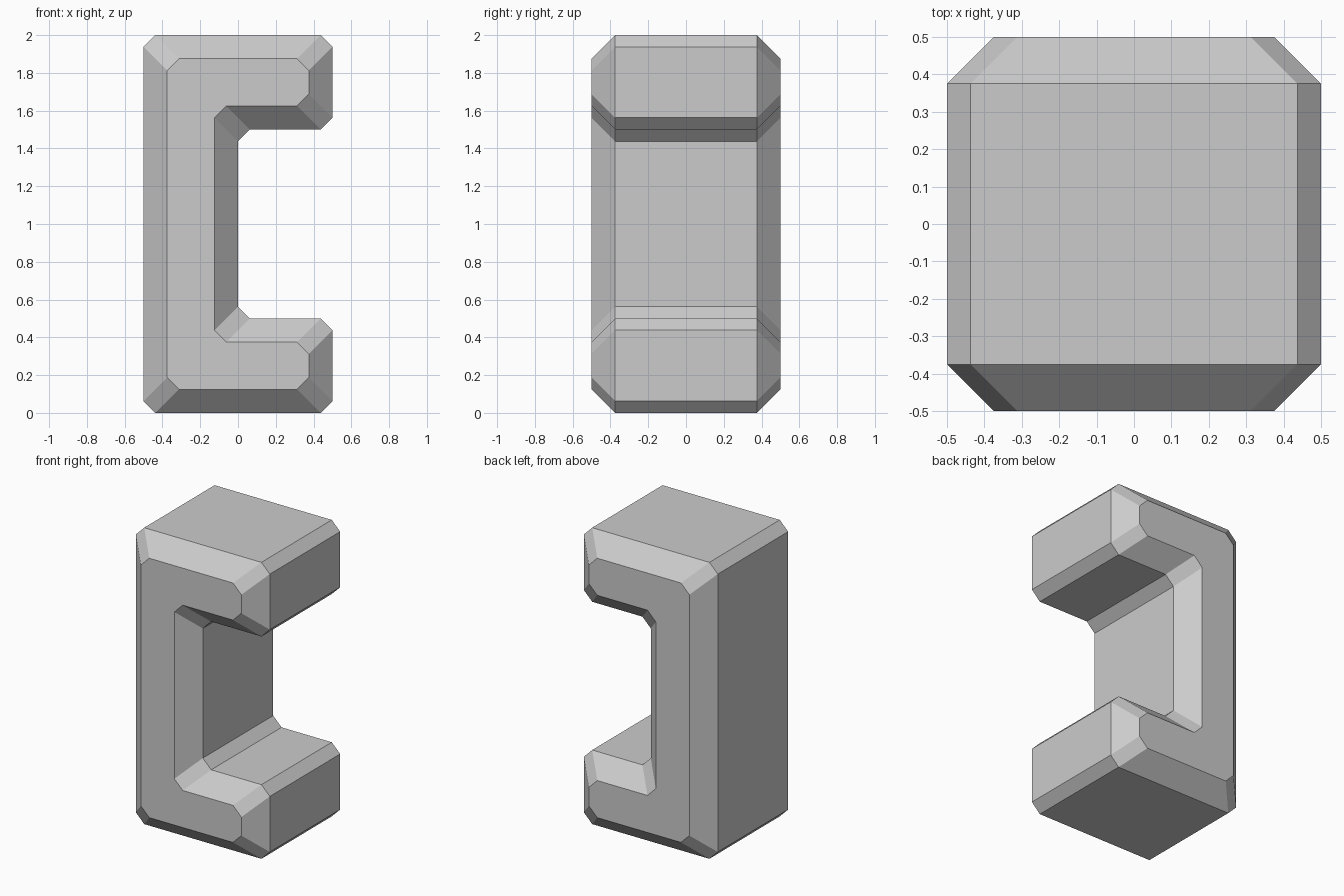
import bpy, bmesh
from mathutils import Vector

if "Cube" in bpy.data.objects:
    bpy.data.objects.remove(bpy.data.objects["Cube"])

CHAMFER, BEVEL = 0.0625, 0.125

# Lower half of the C outline: x, z, and inward direction at each corner
LOWER = [(-0.5, 0.0, 1, 1), (0.5, 0.0, -1, 1), (0.5, 0.5, -1, -1), (0.0, 0.5, -1, -1)]
# Mirrored about z = 1 to complete the outline
CORNERS = LOWER + [(x, 2 - z, dx, -dz) for x, z, dx, dz in reversed(LOWER)]


def outline(inset):
    """C profile moved inward by inset, with every corner cut."""
    pts = [Vector((x + dx * inset, z + dz * inset)) for x, z, dx, dz in CORNERS]
    result = []
    for i, p in enumerate(pts):
        for q in (pts[i - 1], pts[(i + 1) % len(pts)]):
            result.append(p + (q - p).normalized() * CHAMFER)
    return result


# Bracket: rings of the profile lofted from front to back
bm = bmesh.new()
rings = [[bm.verts.new((p.x, y, p.y)) for p in outline(inset)]
         for y, inset in ((-0.5, BEVEL), (-0.375, 0), (0.375, 0), (0.5, BEVEL))]
for a, b in zip(rings, rings[1:]):
    for i in range(len(a)):
        j = (i + 1) % len(a)
        bm.faces.new((a[i], a[j], b[j], b[i]))
bm.faces.new(rings[0])
bm.faces.new(rings[-1][::-1])
bmesh.ops.recalc_face_normals(bm, faces=bm.faces)

mesh = bpy.data.meshes.new("c_bracket")
bm.to_mesh(mesh)
bm.free()
bpy.context.collection.objects.link(bpy.data.objects.new("c_bracket", mesh))
